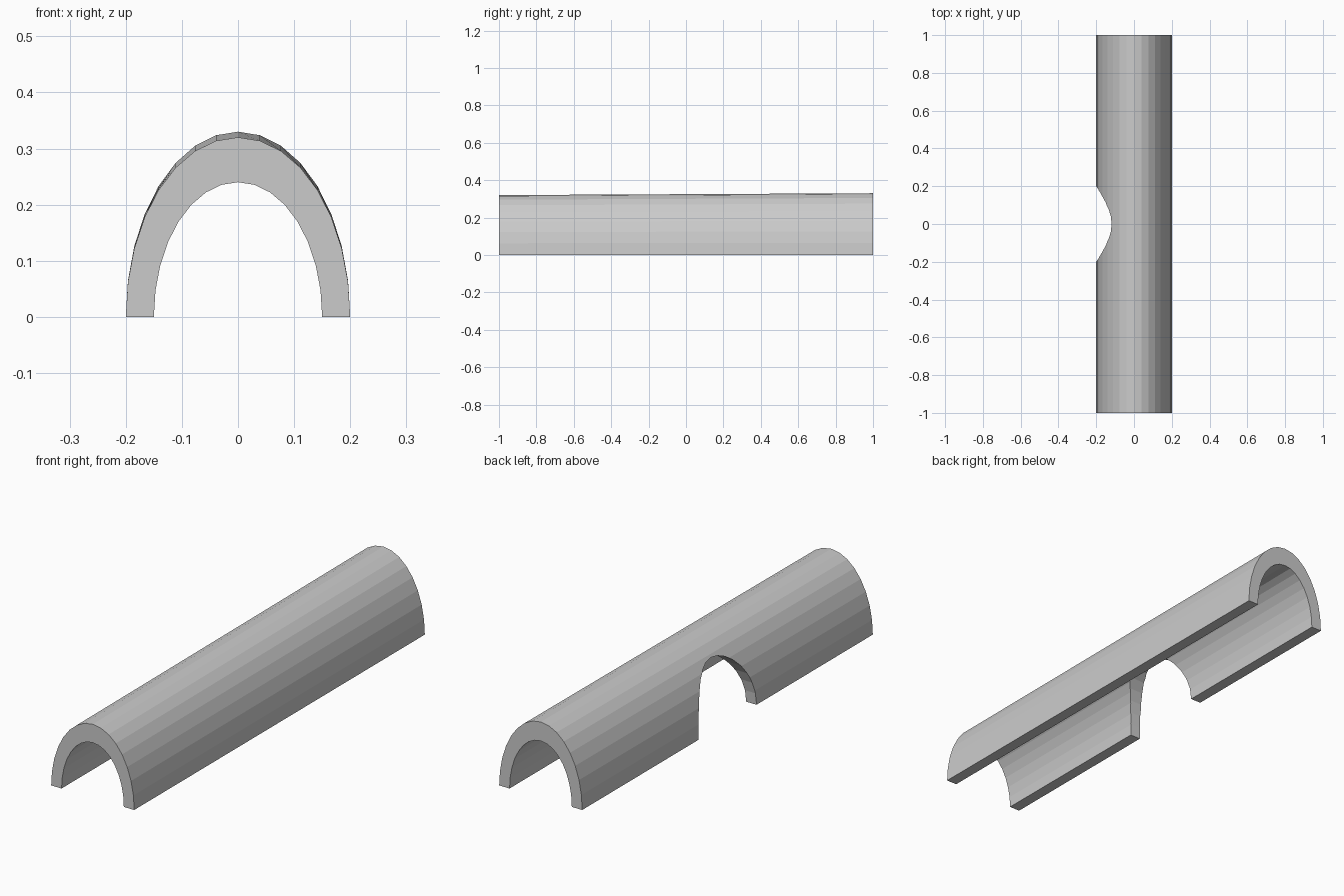
import bpy, bmesh, math

if "Cube" in bpy.data.objects:
    bpy.data.objects.remove(bpy.data.objects["Cube"])


def add_object(name, bm):
    bmesh.ops.recalc_face_normals(bm, faces=bm.faces)
    mesh = bpy.data.meshes.new(name)
    bm.to_mesh(mesh)
    bm.free()
    obj = bpy.data.objects.new(name, mesh)
    bpy.context.collection.objects.link(obj)
    return obj


def half_ellipse(bm, y, rx, rz, n=16):
    return [bm.verts.new((rx * math.cos(math.pi * i / n), y,
                          rz * math.sin(math.pi * i / n) if 0 < i < n else 0))
            for i in range(n + 1)]


# Arched tunnel shell, slightly taller at the back
bm = bmesh.new()
of, nf = half_ellipse(bm, -1, 0.2, 0.32), half_ellipse(bm, -1, 0.15, 0.24)
ob, nb = half_ellipse(bm, 1, 0.2, 0.33), half_ellipse(bm, 1, 0.15, 0.2475)
for a, b in ((of, ob), (ob, nb), (nb, nf), (nf, of)):
    for i in range(16):
        bm.faces.new((a[i], a[i + 1], b[i + 1], b[i]))
for i in (0, 16):
    bm.faces.new((of[i], ob[i], nb[i], nf[i]))
tunnel = add_object("tunnel_shell", bm)

# Elliptical cutter for the doorway in the left wall
bm = bmesh.new()
rings = [[bm.verts.new((x, 0.2 * math.cos(math.tau * i / 32),
                        0.26 * math.sin(math.tau * i / 32))) for i in range(32)]
         for x in (-0.4, 0.0)]
for i in range(32):
    j = (i + 1) % 32
    bm.faces.new((rings[0][i], rings[0][j], rings[1][j], rings[1][i]))
for ring in rings:
    bm.faces.new(ring)
cutter = add_object("doorway_cutter", bm)

# Cut the doorway, then discard the cutter
mod = tunnel.modifiers.new("doorway", 'BOOLEAN')
mod.operation = 'DIFFERENCE'
mod.solver = 'EXACT'
mod.object = cutter
bpy.context.view_layer.objects.active = tunnel
tunnel.select_set(True)
bpy.ops.object.modifier_apply(modifier=mod.name)
bpy.data.objects.remove(cutter)
